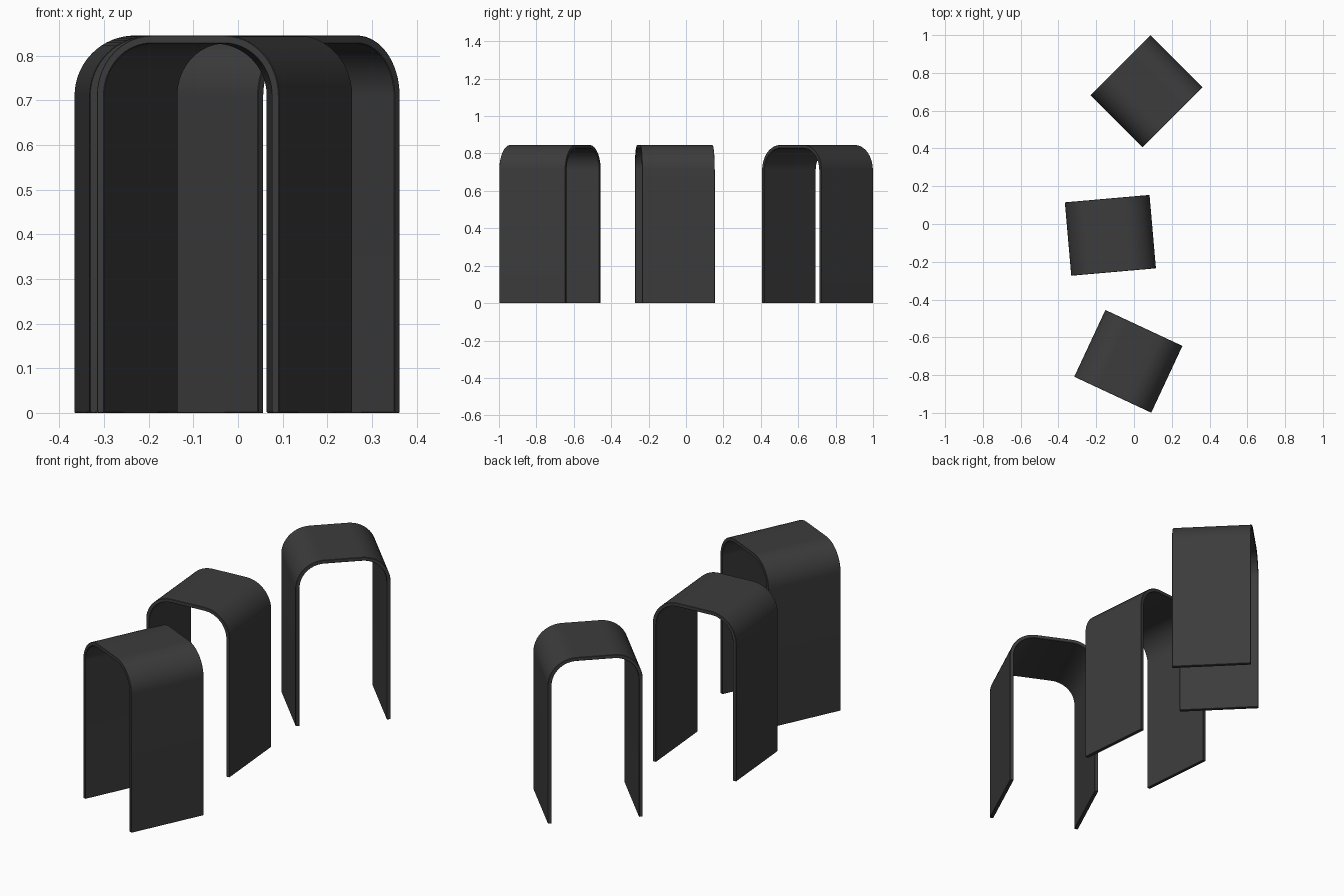
import bpy, bmesh
from math import pi, cos, sin, radians

if "Cube" in bpy.data.objects:
    bpy.data.objects.remove(bpy.data.objects["Cube"])

SPAN, DEPTH, HEIGHT, RADIUS, THICK = 0.45, 0.39, 0.845, 0.135, 0.018
SEGMENTS = 16

dark = bpy.data.materials.new("dark_metal")
dark.diffuse_color = (0.045, 0.045, 0.045, 1)
dark.use_nodes = True
dark.node_tree.nodes["Principled BSDF"].inputs["Base Color"].default_value = dark.diffuse_color


def arch_path(inset):
    """Open profile (x, z): left foot, rounded corners, right foot."""
    r = RADIUS - inset
    cx, cz = SPAN / 2 - RADIUS, HEIGHT - RADIUS
    pts = [(-SPAN / 2 + inset, 0)]
    for side, start in ((-1, pi), (1, pi / 2)):
        for i in range(SEGMENTS + 1):
            a = start - i * pi / 2 / SEGMENTS
            pts.append((side * cx + r * cos(a), cz + r * sin(a)))
    pts.append((SPAN / 2 - inset, 0))
    return pts


def make_arch(name, x, y, angle):
    # Bent sheet: quad strips between outer and inner profiles
    bm = bmesh.new()
    rings = []
    for o, i in zip(arch_path(0), arch_path(THICK)):
        rings.append([bm.verts.new(p) for p in (
            (o[0], -DEPTH / 2, o[1]), (o[0], DEPTH / 2, o[1]),
            (i[0], DEPTH / 2, i[1]), (i[0], -DEPTH / 2, i[1]))])
    for a, b in zip(rings, rings[1:]):
        for k in range(4):
            n = (k + 1) % 4
            bm.faces.new((a[k], a[n], b[n], b[k]))
    # Feet
    bm.faces.new(rings[0])
    bm.faces.new(rings[-1][::-1])
    bmesh.ops.recalc_face_normals(bm, faces=bm.faces)
    mesh = bpy.data.meshes.new(name)
    bm.to_mesh(mesh)
    bm.free()
    mesh.materials.append(dark)
    ob = bpy.data.objects.new(name, mesh)
    bpy.context.collection.objects.link(ob)
    ob.location = (x, y, 0)
    ob.rotation_euler.z = radians(angle)
    # Slightly softened rims
    bev = ob.modifiers.new("rim_bevel", 'BEVEL')
    bev.width, bev.segments = 0.0015, 1
    bev.limit_method, bev.angle_limit = 'ANGLE', radians(40)
    bpy.ops.object.select_all(action='DESELECT')
    ob.select_set(True)
    bpy.context.view_layer.objects.active = ob
    bpy.ops.object.shade_smooth_by_angle(angle=radians(30))


# Three arches in a loose row
make_arch("back_arch", 0.066, 0.703, 45)
make_arch("middle_arch", -0.125, -0.06, 5)
make_arch("front_arch", -0.03, -0.727, -25)
